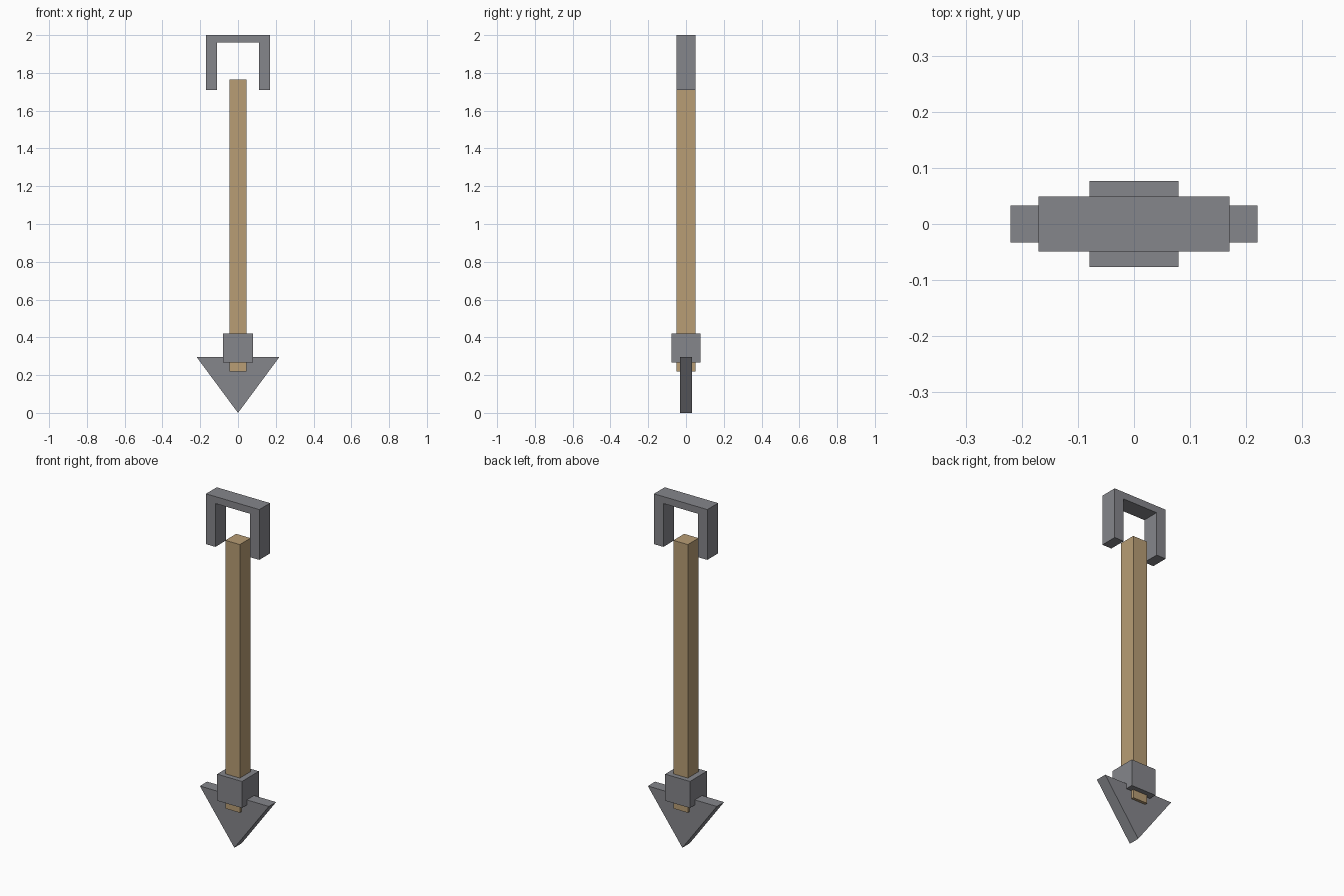
import bpy, bmesh

if "Cube" in bpy.data.objects:
    bpy.data.objects.remove(bpy.data.objects["Cube"])


def material(name, rgb):
    m = bpy.data.materials.new(name)
    m.diffuse_color = (*rgb, 1.0)
    m.use_nodes = True
    m.node_tree.nodes["Principled BSDF"].inputs["Base Color"].default_value = m.diffuse_color
    return m


iron = material("grey iron", (0.235, 0.238, 0.258))
wood = material("tan wood", (0.479, 0.337, 0.178))


def extrude_profile(name, points, half_depth, mat):
    """Solid with an x-z outline, extruded symmetrically along y."""
    bm = bmesh.new()
    face = bm.faces.new([bm.verts.new((x, -half_depth, z)) for x, z in points])
    ext = bmesh.ops.extrude_face_region(bm, geom=[face])
    verts = [g for g in ext["geom"] if isinstance(g, bmesh.types.BMVert)]
    bmesh.ops.translate(bm, verts=verts, vec=(0, 2 * half_depth, 0))
    bmesh.ops.recalc_face_normals(bm, faces=bm.faces)
    mesh = bpy.data.meshes.new(name)
    bm.to_mesh(mesh)
    bm.free()
    mesh.materials.append(mat)
    obj = bpy.data.objects.new(name, mesh)
    bpy.context.collection.objects.link(obj)
    return obj


def block(name, half_x, half_y, z0, z1, mat):
    pts = [(-half_x, z0), (half_x, z0), (half_x, z1), (-half_x, z1)]
    return extrude_profile(name, pts, half_y, mat)


# Wooden shaft, poking slightly out below the collar
block("shaft", 0.046, 0.049, 0.22, 1.765, wood)

# Collar joining shaft and blade
block("collar", 0.079, 0.077, 0.267, 0.42, iron)

# Triangular blade, point down
extrude_profile("blade", [(0, 0), (0.22, 0.297), (-0.22, 0.297)], 0.033, iron)

# U-shaped grip, open at the bottom (right half mirrored to the left)
half = [(0.11, 1.96), (0.11, 1.71), (0.17, 1.71), (0.17, 2.0)]
outline = half + [(-x, z) for x, z in reversed(half)]
extrude_profile("grip", outline, 0.049, iron)
